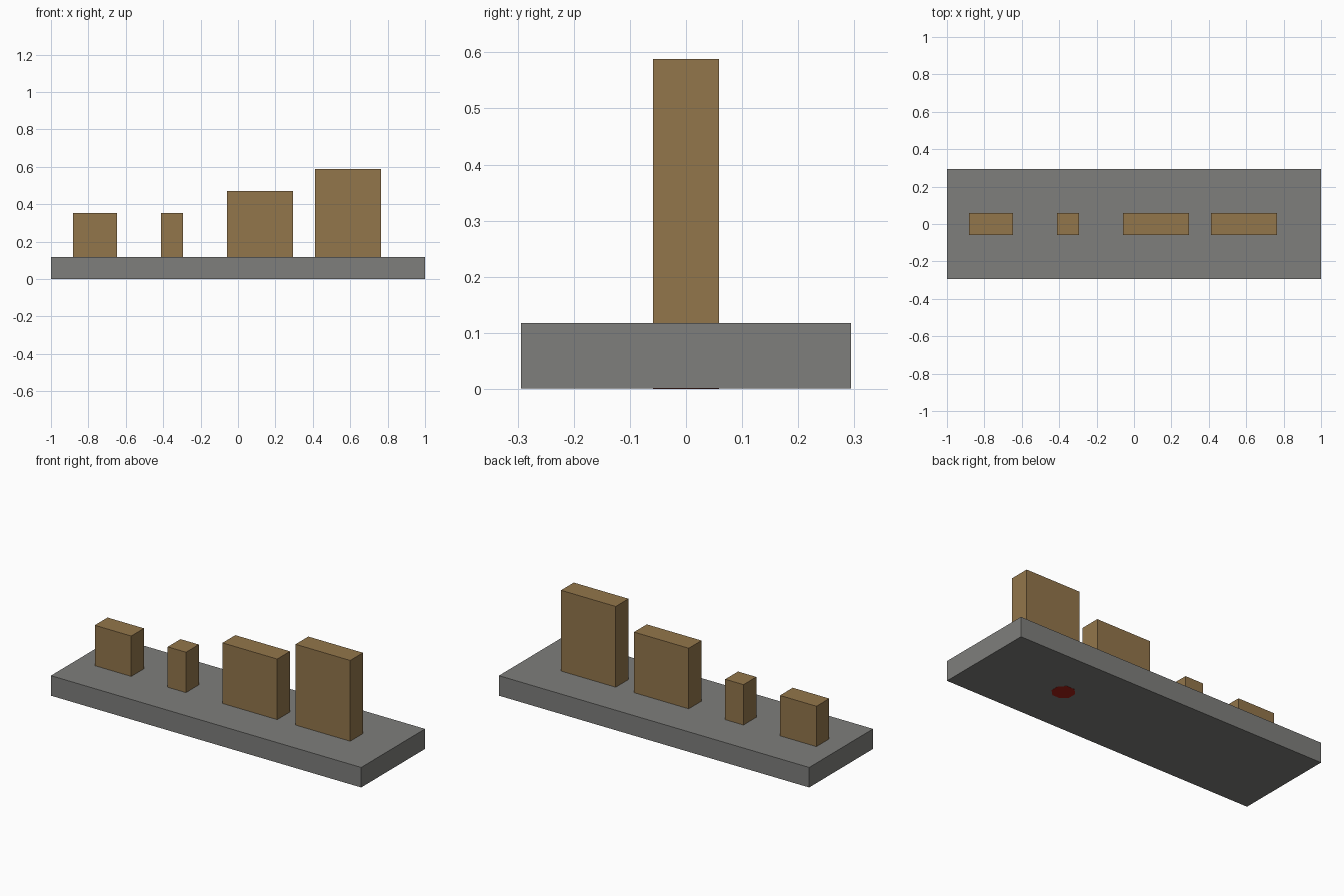
import bpy
from math import pi

# Remove the default cube
if "Cube" in bpy.data.objects:
    bpy.data.objects.remove(bpy.data.objects["Cube"], do_unlink=True)

U = 2 / 17  # grid unit: the base is 17 units long
LIFT = 0.001  # lets the disc sit just proud of the underside


def make_material(name, rgb):
    mat = bpy.data.materials.new(name)
    mat.use_nodes = True
    colour = (*rgb, 1)
    mat.diffuse_color = colour
    mat.node_tree.nodes["Principled BSDF"].inputs["Base Color"].default_value = colour
    return mat


def finish(name, mat):
    obj = bpy.context.object
    obj.name = name
    obj.data.materials.append(mat)
    return obj


def box(name, x, width, depth, bottom, top, mat):
    bpy.ops.mesh.primitive_cube_add(size=1, location=(x, 0, (bottom + top) / 2))
    obj = finish(name, mat)
    obj.scale = (width, depth, top - bottom)
    bpy.ops.object.transform_apply(location=False, rotation=False, scale=True)


grey = make_material("stone grey", (0.21, 0.21, 0.2))
brown = make_material("wood brown", (0.29, 0.18, 0.07))
red = make_material("dark red", (0.4, 0.015, 0.008))

# Base slab
box("base_slab", 0, 17 * U, 5 * U, LIFT, U, grey)

# Upright blocks: centre, width and height in units
blocks = [
    ("short_block", -6.5, 2, 2),
    ("narrow_block", -3, 1, 2),
    ("medium_block", 1, 3, 3),
    ("tall_block", 5, 3, 4),
]
for name, x, width, height in blocks:
    box(name, x * U, width * U, U, U, (1 + height) * U, brown)

# Eight-sided disc set into the underside
bpy.ops.mesh.primitive_cylinder_add(
    vertices=8, radius=0.54 * U, depth=0.008,
    location=(4 * U, 0, 0.004), rotation=(0, 0, pi / 8))
finish("underside_disc", red)
